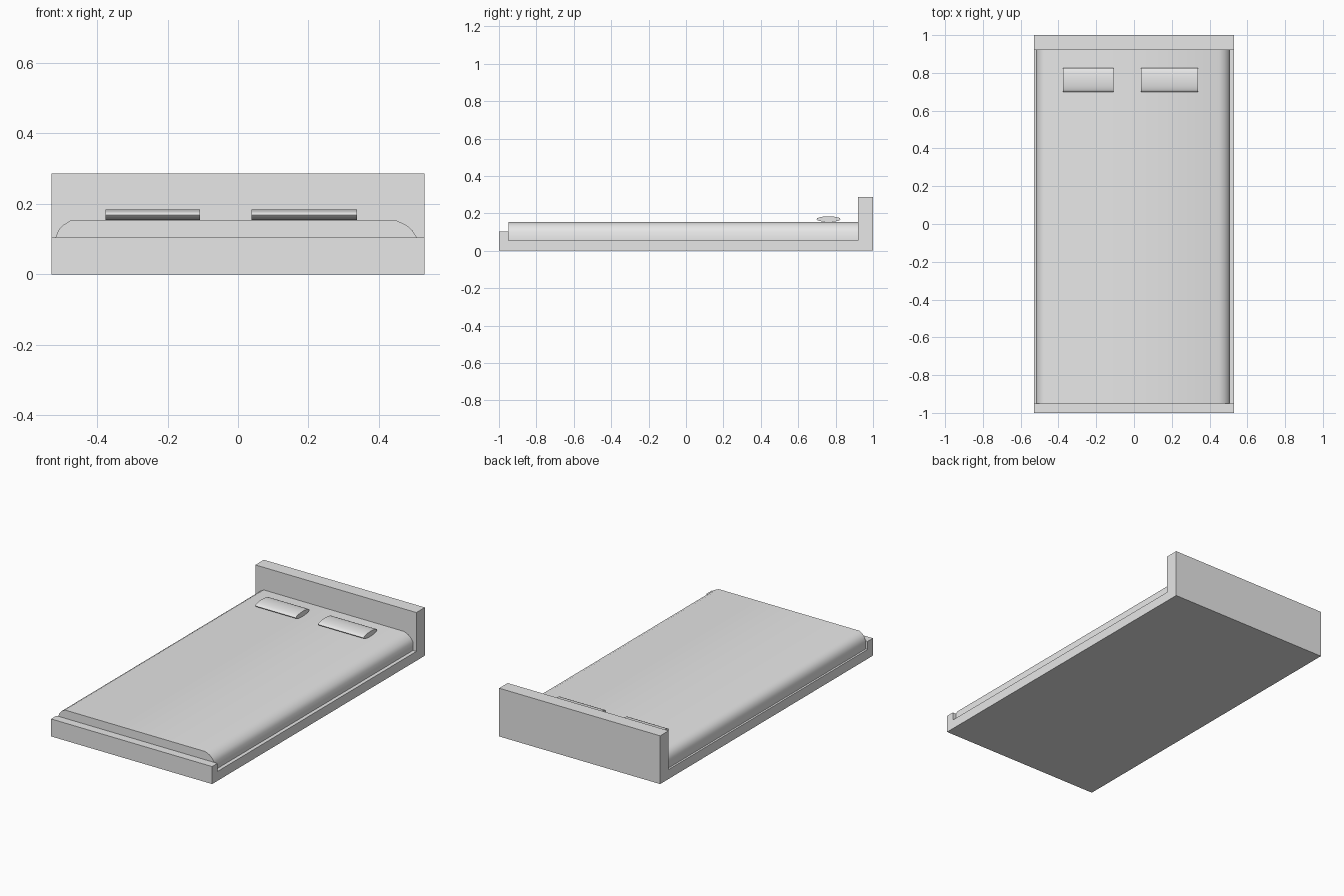
import bpy, bmesh, math

if "Cube" in bpy.data.objects:
    bpy.data.objects.remove(bpy.data.objects["Cube"])

grey = bpy.data.materials.new("light_grey")
grey.diffuse_color = (0.8, 0.8, 0.8, 1)
grey.use_nodes = True
grey.node_tree.nodes["Principled BSDF"].inputs["Base Color"].default_value = grey.diffuse_color


def finish(name, bm):
    bmesh.ops.recalc_face_normals(bm, faces=bm.faces)
    mesh = bpy.data.meshes.new(name)
    bm.to_mesh(mesh)
    bm.free()
    mesh.materials.append(grey)
    ob = bpy.data.objects.new(name, mesh)
    bpy.context.collection.objects.link(ob)
    return ob


def prism(name, points, offset, smooth_angle=None):
    """Extrude a closed 3D outline along an offset vector."""
    bm = bmesh.new()
    face = bm.faces.new([bm.verts.new(p) for p in points])
    result = bmesh.ops.extrude_face_region(bm, geom=[face], use_keep_orig=True)
    moved = [v for v in result["geom"] if isinstance(v, bmesh.types.BMVert)]
    bmesh.ops.translate(bm, verts=moved, vec=offset)
    ob = finish(name, bm)
    if smooth_angle:
        bpy.ops.object.select_all(action='DESELECT')
        ob.select_set(True)
        bpy.context.view_layer.objects.active = ob
        bpy.ops.object.shade_smooth_by_angle(angle=math.radians(smooth_angle))
    return ob


# Bed frame: one side silhouette with low footboard, base and tall headboard
W = 0.53
frame = [(-1, 0), (1, 0), (1, 0.287), (0.92, 0.287), (0.92, 0.056),
         (-0.95, 0.056), (-0.95, 0.104), (-1, 0.104)]
prism("bed_frame", [(-W, y, z) for y, z in frame], (2 * W, 0, 0))

# Mattress: cross-section with rounded upper sides, run from foot to head
mattress = [(-0.518, 0.056), (0.508, 0.056), (0.508, 0.104), (0.495, 0.125),
            (0.478, 0.14), (0.45, 0.153), (-0.475, 0.153), (-0.498, 0.139),
            (-0.51, 0.125), (-0.518, 0.104)]
prism("mattress", [(x, -0.95, z) for x, z in mattress], (0, 1.87, 0), 40)

# Pillows: flattened oval rolls lying across the head end
for side, x0, x1 in (("left", -0.376, -0.108), ("right", 0.038, 0.338)):
    oval = []
    for i in range(20):
        a = math.tau * i / 20
        oval.append((x0, 0.762 + 0.064 * math.cos(a), 0.169 + 0.015 * math.sin(a)))
    prism(side + "_pillow", oval, (x1 - x0, 0, 0), 50)
